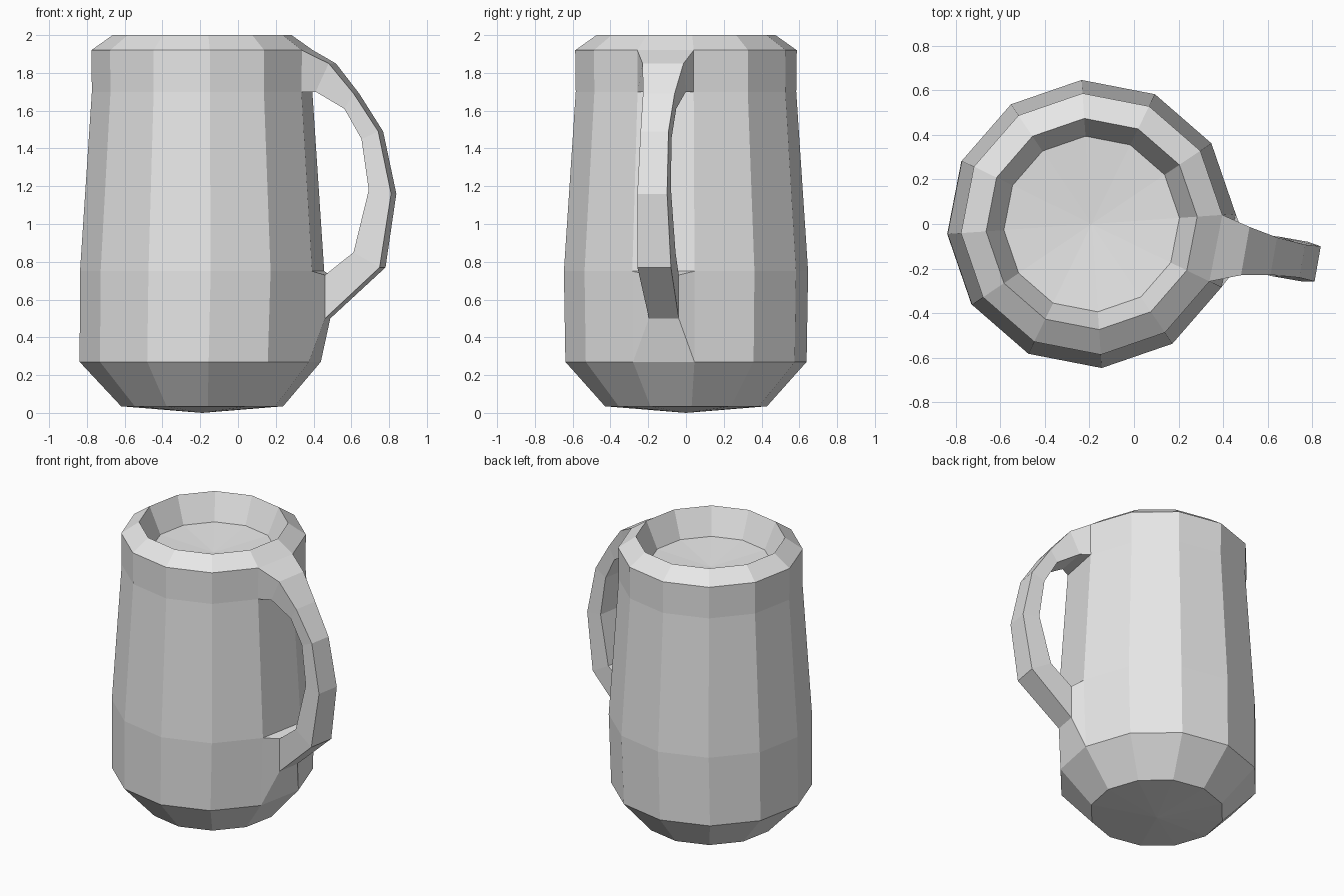
import bpy, bmesh
from math import sin, cos, radians
from mathutils import Vector

cube = bpy.data.objects.get("Cube")
if cube:
    bpy.data.objects.remove(cube)

SIDES = 12
AXIS_X = -0.19
PHASE = 4        # degrees, rotation of the twelve-sided body
HANDLE = -10     # degrees, direction the handle points

grey = bpy.data.materials.new("plain grey")
grey.use_nodes = True
colour = (0.8, 0.8, 0.8, 1)
grey.diffuse_color = colour
grey.node_tree.nodes["Principled BSDF"].inputs["Base Color"].default_value = colour

bm = bmesh.new()


def ring(radius, z, shift=0):
    return [bm.verts.new((AXIS_X + shift + radius * cos(radians(PHASE + 360 / SIDES * i)),
                          radius * sin(radians(PHASE + 360 / SIDES * i)), z))
            for i in range(SIDES)]


def fan(loop, z):
    tip = bm.verts.new((AXIS_X, 0, z))
    for i in range(SIDES):
        bm.faces.new((loop[i], loop[(i + 1) % SIDES], tip))


# Body: bottom bevel, tapered wall, rim, inner wall
profile = [(0.43, 0.035, 0), (0.64, 0.27, -0.01), (0.648, 0.75, 0), (0.585, 1.70, 0),
           (0.588, 1.92, 0), (0.475, 2.0, 0), (0.395, 1.82, 0)]
rings = [ring(*p) for p in profile]
for level, (low, high) in enumerate(zip(rings, rings[1:])):
    for i in range(SIDES):
        # The handle grows out of the last side at two levels
        if i == SIDES - 1 and level in (1, 3):
            continue
        j = (i + 1) % SIDES
        bm.faces.new((low[i], low[j], high[j], high[i]))
fan(rings[0], 0)
fan(rings[-1], 1.79)

# Handle: (outer reach, outer z, inner reach, inner z, half width), top to bottom
sections = [(0.70, 1.85, 0.63, 1.70, 0.11), (0.83, 1.69, 0.78, 1.61, 0.085),
            (0.96, 1.49, 0.87, 1.45, 0.075), (1.03, 1.16, 0.91, 1.18, 0.08),
            (0.97, 0.77, 0.83, 0.85, 0.09), (0.675, 0.50, 0.675, 0.73, 0.08)]
out = Vector((cos(radians(HANDLE)), sin(radians(HANDLE)), 0))
side = Vector((-out.y, out.x, 0))
base = Vector((AXIS_X, 0, 0))


def handle_vert(reach, z, offset):
    return bm.verts.new(base + out * reach + side * offset + Vector((0, 0, z)))


def root(outer, inner):
    return [outer[-1], outer[0], inner[0], inner[-1]]


loops = [root(rings[4], rings[3])]
for ro, zo, ri, zi, w in sections:
    loops.append([handle_vert(ro, zo, -w), handle_vert(ro, zo, w),
                  handle_vert(ri, zi, w), handle_vert(ri, zi, -w)])
loops.append(root(rings[1], rings[2]))
for a, b in zip(loops, loops[1:]):
    for i in range(4):
        j = (i + 1) % 4
        bm.faces.new((a[i], a[j], b[j], b[i]))

bmesh.ops.recalc_face_normals(bm, faces=bm.faces)
mesh = bpy.data.meshes.new("mug")
bm.to_mesh(mesh)
bm.free()
mesh.materials.append(grey)
mug = bpy.data.objects.new("mug", mesh)
bpy.context.collection.objects.link(mug)
